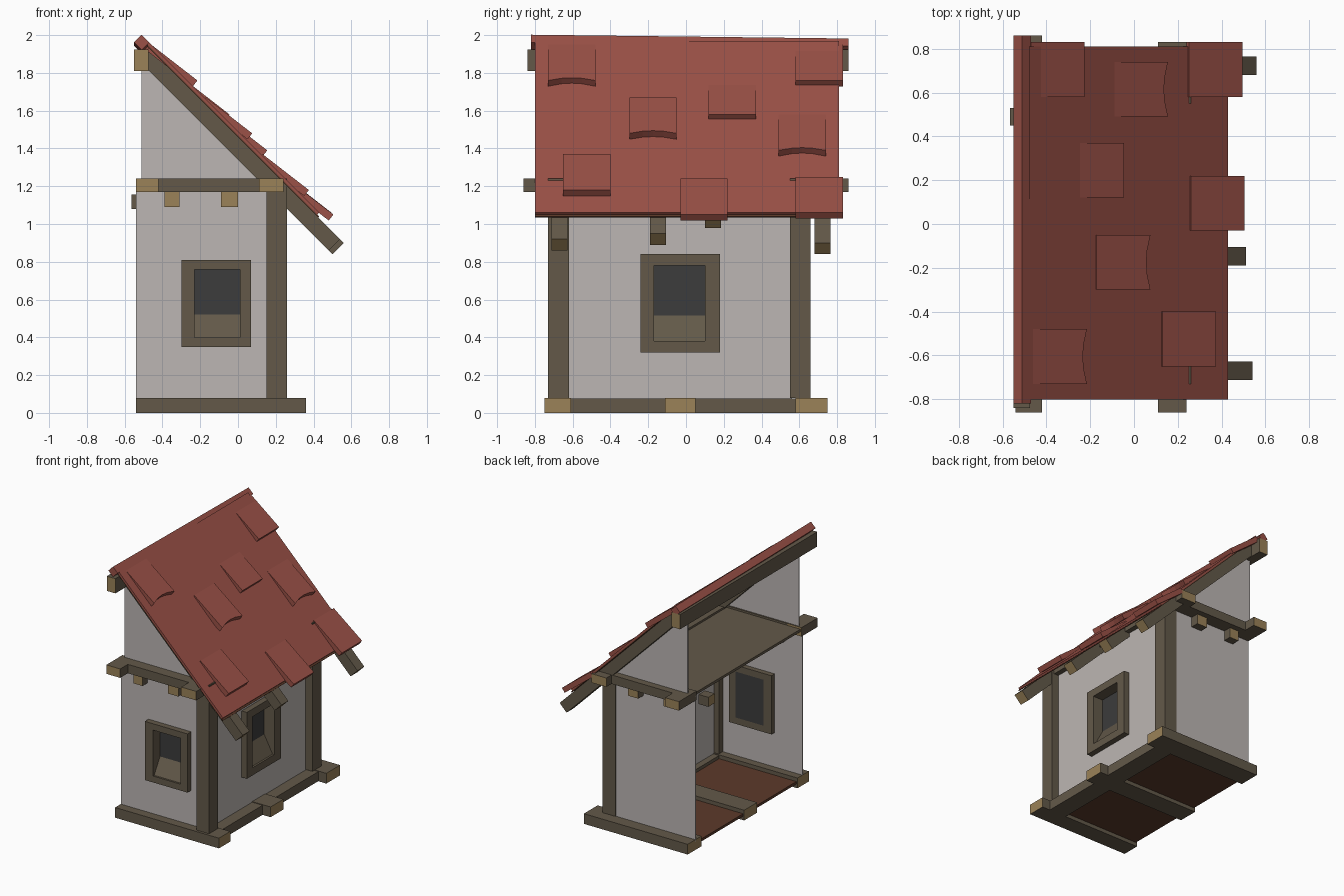
import bpy, bmesh, math
from mathutils import Vector

if "Cube" in bpy.data.objects:
    bpy.data.objects.remove(bpy.data.objects["Cube"])


def material(name, r, g, b):
    m = bpy.data.materials.new(name)
    lin = [((c / 255 + 0.055) / 1.055) ** 2.4 for c in (r, g, b)]
    m.diffuse_color = (*lin, 1)
    m.use_nodes = True
    m.node_tree.nodes["Principled BSDF"].inputs["Base Color"].default_value = m.diffuse_color
    return m


WOOD = material("dark wood", 99, 89, 73)
CUT = material("cut wood ends", 155, 130, 88)
PLASTER = material("plaster", 188, 182, 179)
ROOF = material("roof red", 155, 81, 71)
BOARD = material("brown boards", 92, 58, 42)
PANE = material("dark pane", 60, 60, 60)


def prism(name, pts, vec, mat, end_mat=None, axis=None):
    """Extrude a flat polygon by vec; faces looking along axis get end_mat."""
    bm = bmesh.new()
    f = bm.faces.new([bm.verts.new(p) for p in pts])
    ext = bmesh.ops.extrude_face_region(bm, geom=[f], use_keep_orig=True)
    bmesh.ops.translate(bm, vec=vec, verts=[v for v in ext["geom"] if isinstance(v, bmesh.types.BMVert)])
    bmesh.ops.recalc_face_normals(bm, faces=bm.faces)
    bm.normal_update()
    if end_mat:
        a = Vector(axis).normalized()
        for f in bm.faces:
            if abs(f.normal.dot(a)) > 0.9:
                f.material_index = 1
    me = bpy.data.meshes.new(name)
    bm.to_mesh(me)
    bm.free()
    me.materials.append(mat)
    if end_mat:
        me.materials.append(end_mat)
    ob = bpy.data.objects.new(name, me)
    bpy.context.collection.objects.link(ob)
    return ob


def box(name, x, y, z, mat=WOOD, axis=None):
    pts = [(x[0], y[0], z[0]), (x[1], y[0], z[0]), (x[1], y[1], z[0]), (x[0], y[1], z[0])]
    return prism(name, pts, (0, 0, z[1] - z[0]), mat, CUT if axis else None, axis)


X, Y = (1, 0, 0), (0, 1, 0)

# ground frame: three cross beams, one long beam, board floor
for n, y in (("front", (-.75, -.61)), ("middle", (-.11, .05)), ("back", (.58, .75))):
    box(n + "_base_beam", (-.54, .36), y, (0, .08), axis=X)
for y in ((-.61, -.11), (.05, .58)):
    box("side_base_beam", (.14, .29), y, (0, .075))
    box("ground_floor", (-.53, .14), y, (.03, .05), BOARD)

# corner posts
for y in ((-.73, -.62), (.55, .66)):
    box("corner_post", (.15, .26), y, (.08, 1.24))


# wall on a local (u, depth, z) frame, with a framed window
def window_wall(name, place, u, z, hole, outer, inner, sill_z):
    def slab(n, us, ds, zs, mat):
        pts = [place(us[0], ds[0], zs[0]), place(us[1], ds[0], zs[0]),
               place(us[1], ds[0], zs[1]), place(us[0], ds[0], zs[1])]
        prism(n, pts, Vector(place(us[0], ds[1], zs[0])) - Vector(pts[0]), mat)

    def ring(n, o, i, ds, mat):
        slab(n, (o[0], i[0]), ds, (o[2], o[3]), mat)
        slab(n, (i[1], o[1]), ds, (o[2], o[3]), mat)
        slab(n, (i[0], i[1]), ds, (o[2], i[2]), mat)
        slab(n, (i[0], i[1]), ds, (i[3], o[3]), mat)

    ring(name + "_wall", (*u, *z), hole, (-.01, 0), PLASTER)
    ring(name + "_window_frame", outer, inner, (-.05, .045), WOOD)
    slab(name + "_window_pane", inner[:2], (-.05, -.043), inner[2:], PANE)
    pts = [place(inner[0], .03, inner[2]), place(inner[0], -.043, inner[2]), place(inner[0], -.043, sill_z)]
    prism(name + "_sloped_sill", pts, Vector(place(inner[1], .03, inner[2])) - Vector(pts[0]), WOOD)


window_wall("front", lambda u, d, z: (u, -.68 - d, z), (-.54, .15), (.06, 1.2),
            (-.26, .03, .38, .78), (-.30, .07, .35, .81), (-.23, .01, .40, .76), .52)
window_wall("side", lambda u, d, z: (.20 + d, u, z), (-.63, .56), (.06, 1.24),
            (-.2, .14, .35, .81), (-.24, .18, .32, .84), (-.17, .10, .38, .78), .515)
box("back_wall", (-.54, .16), (.645, .655), (.06, 1.2), PLASTER)

# upper floor, its beams and joist ends
box("upper_floor", (-.53, .2), (-.68, .68), (1.205, 1.225))
box("upper_side_beam", (.11, .24), (-.86, .83), (1.17, 1.24), axis=Y)
for n, out, wall, inn, joist in (("front", -.86, -.765, -.66, -.74), ("back", .86, .765, .64, .72)):
    box(n + "_cross_beam", (-.42, .11), sorted((wall, inn)), (1.17, 1.24))
    box(n + "_beam_end", (-.54, -.42), sorted((out, inn)), (1.17, 1.24), axis=Y)
    for x in ((-.39, -.31), (-.09, 0)):
        box(n + "_joist_end", x, sorted((joist, inn * .93)), (1.09, 1.17), axis=Y)
box("side_joist_end", (-.565, -.48), (.45, .53), (1.08, 1.155), axis=X)

# gable walls
for y in (-.68, .70):
    prism("gable_wall", [(-.51, y, 1.22), (.15, y, 1.22), (-.51, y, 1.88)], (0, .01, 0), PLASTER)


# rafters on the 45 degree slope
def rafter(y, x_top, x_end, low=1.34):
    high, e = 1.46, x_end - .06
    pts = [(x_top, y, low - x_top), (x_top + .06, y, high - x_top - .06),
           (x_end, y, high - x_end), (e, y, low - e)]
    prism("rafter", pts, (0, .085, 0), WOOD, CUT, (1, 0, -1))


rafter(-.712, -.52, .54)
rafter(.68, -.52, .56)
rafter(-.19, .17, .51)
rafter(.10, .17, .42)

# ridge beam and tilted ridge cap
box("ridge_beam", (-.55, -.475), (-.84, .86), (1.81, 1.925), axis=Y)
r = .04
prism("ridge_cap", [(-.51 + r * math.cos(a), -.82, 1.962 + r * math.sin(a))
                    for a in (0, math.pi / 2, math.pi, 1.5 * math.pi)], (0, 1.68, -.02), ROOF)

# roof sheet with board lining
for n, s, t, m in (("roof_sheet", 1.49, .02, ROOF), ("roof_lining", 1.47, .01, BOARD)):
    prism(n, [(-.48, -.8, s + .48), (.43, -.8, s - .43), (.43 - t / 2, -.8, s - t - .43 + t / 2),
              (-.48, -.8, s - t + .48)], (0, 1.61, 0), m)

# loose roof tiles: x and z of the upper edge, y start, notched lower edge or not
TILES = [(-.47, 1.95, .58, 0), (.25, 1.25, .58, 0), (-.09, 1.58, .49, 1), (-.29, 1.77, .12, 0),
         (.26, 1.24, -.03, 0), (-.17, 1.67, -.30, 1), (-.46, 1.95, -.73, 1), (.13, 1.37, -.65, 0)]
down = Vector((.245, 0, -.19))
normal = Vector((.19, 0, .245)).normalized()
for x, z, y, notch in TILES:
    o = Vector((x, y, z))
    edge = [(0, 0), (.07, .06), (.125, .075), (.18, .06), (.25, 0)] if notch else [(0, 0), (.25, 0)]
    pts = [o + Vector((0, .25, 0)), o] + [o + Vector((0, v, 0)) + down * (1 - k) for v, k in edge]
    prism("roof_tile", pts, normal * -.04, ROOF)
